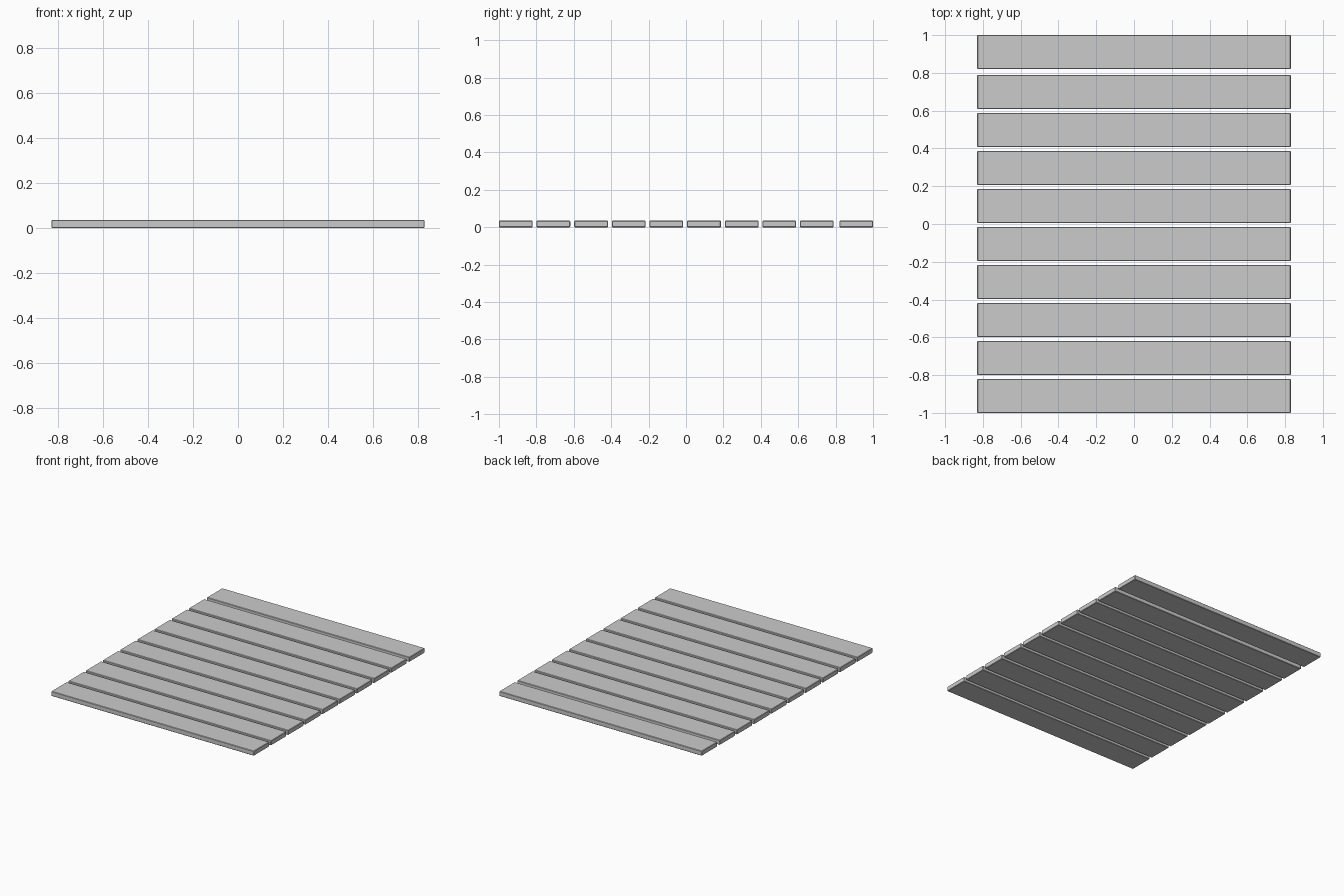
import bpy

if "Cube" in bpy.data.objects:
    bpy.data.objects.remove(bpy.data.objects["Cube"])

LENGTH, WIDTH, THICK = 1.66, 0.18, 0.035

# Plank centres along y; the rearmost plank has a slightly wider gap
centres = [-0.91 + 0.2012 * i for i in range(9)] + [0.91]


def plank(index, y):
    bpy.ops.mesh.primitive_cube_add(size=1, location=(0, y, THICK / 2))
    ob = bpy.context.object
    ob.name = f"plank_{index:02d}"
    ob.scale = (LENGTH, WIDTH, THICK)
    bpy.ops.object.transform_apply(location=False, rotation=False, scale=True)
    # Fine chamfer on the board edges
    bevel = ob.modifiers.new("edge_chamfer", 'BEVEL')
    bevel.width = 0.003
    bevel.segments = 1


# Row of separate boards
for i, y in enumerate(centres, 1):
    plank(i, y)
